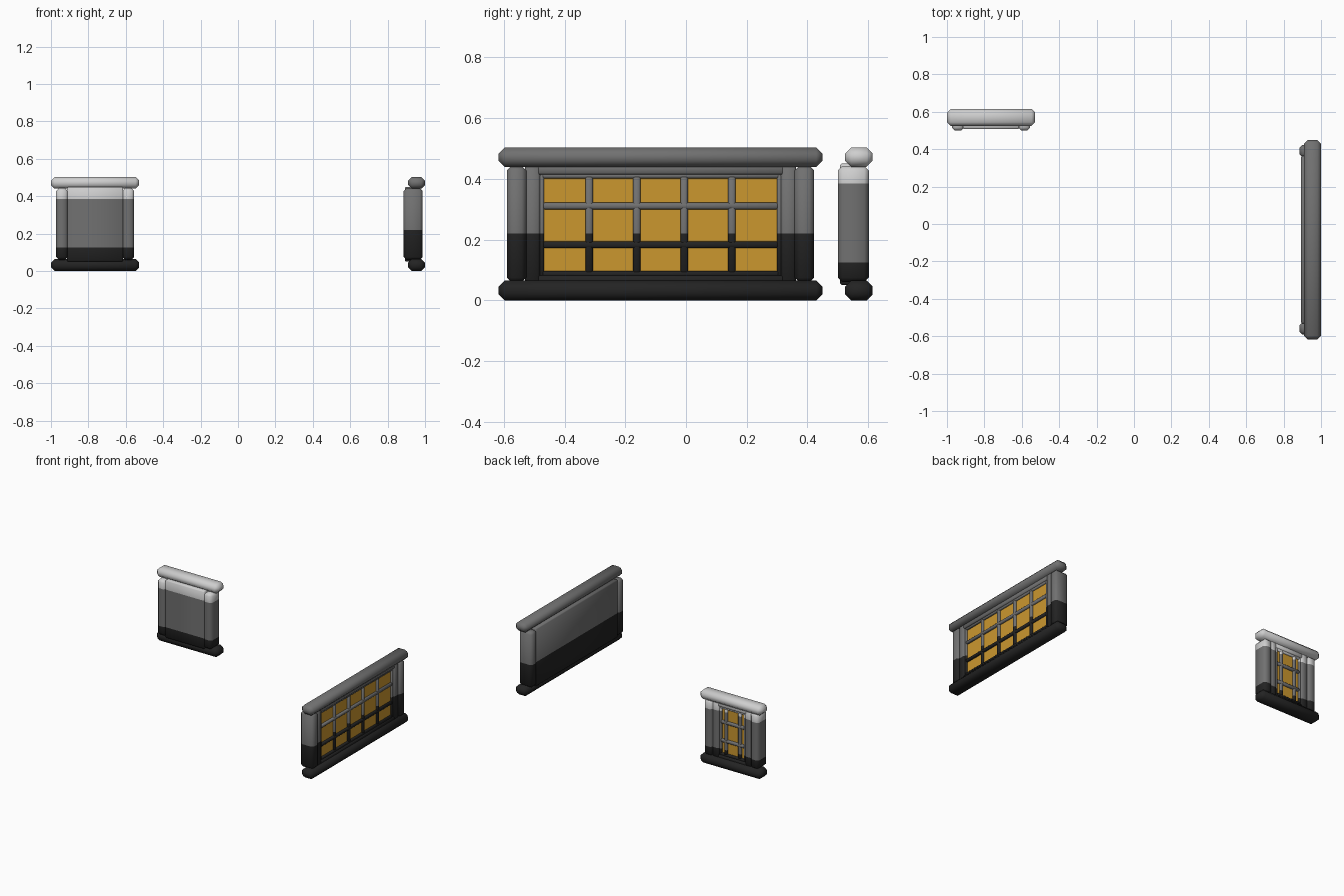
import bpy, bmesh
from mathutils import Vector

if "Cube" in bpy.data.objects:
    bpy.data.objects.remove(bpy.data.objects["Cube"])


def material(name, rgb):
    m = bpy.data.materials.new(name)
    m.diffuse_color = (*rgb, 1)
    m.use_nodes = True
    m.node_tree.nodes["Principled BSDF"].inputs["Base Color"].default_value = m.diffuse_color
    return m


DARK = material("dark_stone", (0.017, 0.017, 0.017))
GREY = material("mid_grey", (0.165, 0.165, 0.165))
LIGHT = material("light_grey", (0.62, 0.62, 0.62))
GOLD = material("amber_glass", (0.60, 0.31, 0.028))


class Window:
    """Wall panel: u runs along it, d from its back to its glazed front."""

    def __init__(self, name, place, half, bands):
        self.name, self.place, self.half, self.bands = name, place, half, bands

    def box(self, name, u, d, z, bevel=0.0, mats=None):
        bm = bmesh.new()
        bmesh.ops.create_cube(bm, size=1)
        a, b = self.place(u[0], d[0], z[0]), self.place(u[1], d[1], z[1])
        for v in bm.verts:
            v.co = Vector(a[i] + (b[i] - a[i]) * (v.co[i] + 0.5) for i in range(3))
        bmesh.ops.recalc_face_normals(bm, faces=bm.faces[:])
        if bevel:
            bmesh.ops.bevel(bm, geom=bm.edges[:], offset=bevel, segments=1,
                            affect='EDGES', profile=0.5)
            for f in bm.faces:
                f.smooth = True
        # paint horizontal colour bands, cut at their exact heights
        bands = mats or self.bands
        for top, _ in bands[:-1]:
            bmesh.ops.bisect_plane(bm, geom=bm.verts[:] + bm.edges[:] + bm.faces[:],
                                   plane_co=(0, 0, top), plane_no=(0, 0, 1))
        for f in bm.faces:
            h = f.calc_center_median().z
            f.material_index = next(i for i, (t, _) in enumerate(bands) if h <= t)
        full = self.name + "_" + name
        me = bpy.data.meshes.new(full)
        bm.to_mesh(me)
        bm.free()
        for _, m in bands:
            me.materials.append(m)
        bpy.context.collection.objects.link(bpy.data.objects.new(full, me))

    def build(self, bars):
        h = self.half
        w, o, g = h - 0.091, h - 0.137, h - 0.150   # wall, opening, glass
        # sill, top rail and end posts
        self.box("sill", (-h, h), (0.024, 0.115), (0, 0.065), 0.02)
        self.box("top_rail", (-h, h), (0.024, 0.115), (0.44, 0.503), 0.02)
        for s, side in ((-1, "left"), (1, "right")):
            self.box(side + "_post", sorted((s * w, s * (h - 0.027))),
                     (0, 0.102), (0.06, 0.443), 0.015)
            # surround beside the opening, and slim inner trim
            self.box(side + "_surround", sorted((s * (w + 0.005), s * o)),
                     (0.03, 0.09), (0.055, 0.45), 0.008)
            self.box(side + "_trim", sorted((s * (o + 0.004), s * g)),
                     (0.05, 0.083), (0.08, 0.415), 0.004)
        # backing wall
        self.box("wall", (-w - 0.005, w + 0.005), (0.007, 0.068), (0.05, 0.45), 0.006)
        # surround and trim above and below
        for n, za, zb in (("lower", (0.05, 0.082), (0.078, 0.097)),
                          ("upper", (0.414, 0.45), (0.402, 0.418))):
            self.box(n + "_surround", (-o - 0.01, o + 0.01), (0.03, 0.09), za, 0.006)
            self.box(n + "_trim", (-o, o), (0.05, 0.083), zb, 0.004)
        # glass plate and glazing bars
        self.box("glass", (-g, g), (0.066, 0.072), (0.095, 0.405), mats=[(9, GOLD)])
        for i, u in enumerate(bars):
            self.box(f"upright_bar_{i}", (u - 0.012, u + 0.012), (0.062, 0.084),
                     (0.09, 0.41), 0.005)
        for i, z in enumerate((0.184, 0.312)):
            self.box(f"cross_bar_{i}", (-g - 0.004, g + 0.004), (0.062, 0.085),
                     (z - 0.012, z + 0.010), 0.005)


# long window faces right, short window faces back
Window("long_window", lambda u, d, z: (0.885 + d, u - 0.084, z), 0.533,
       [(0.22, DARK), (9, GREY)]).build((-0.235, -0.078, 0.078, 0.235))
Window("short_window", lambda u, d, z: (u - 0.764, 0.5 + d, z), 0.236,
       [(0.125, DARK), (0.385, GREY), (9, LIGHT)]).build((-0.053, 0.053))
